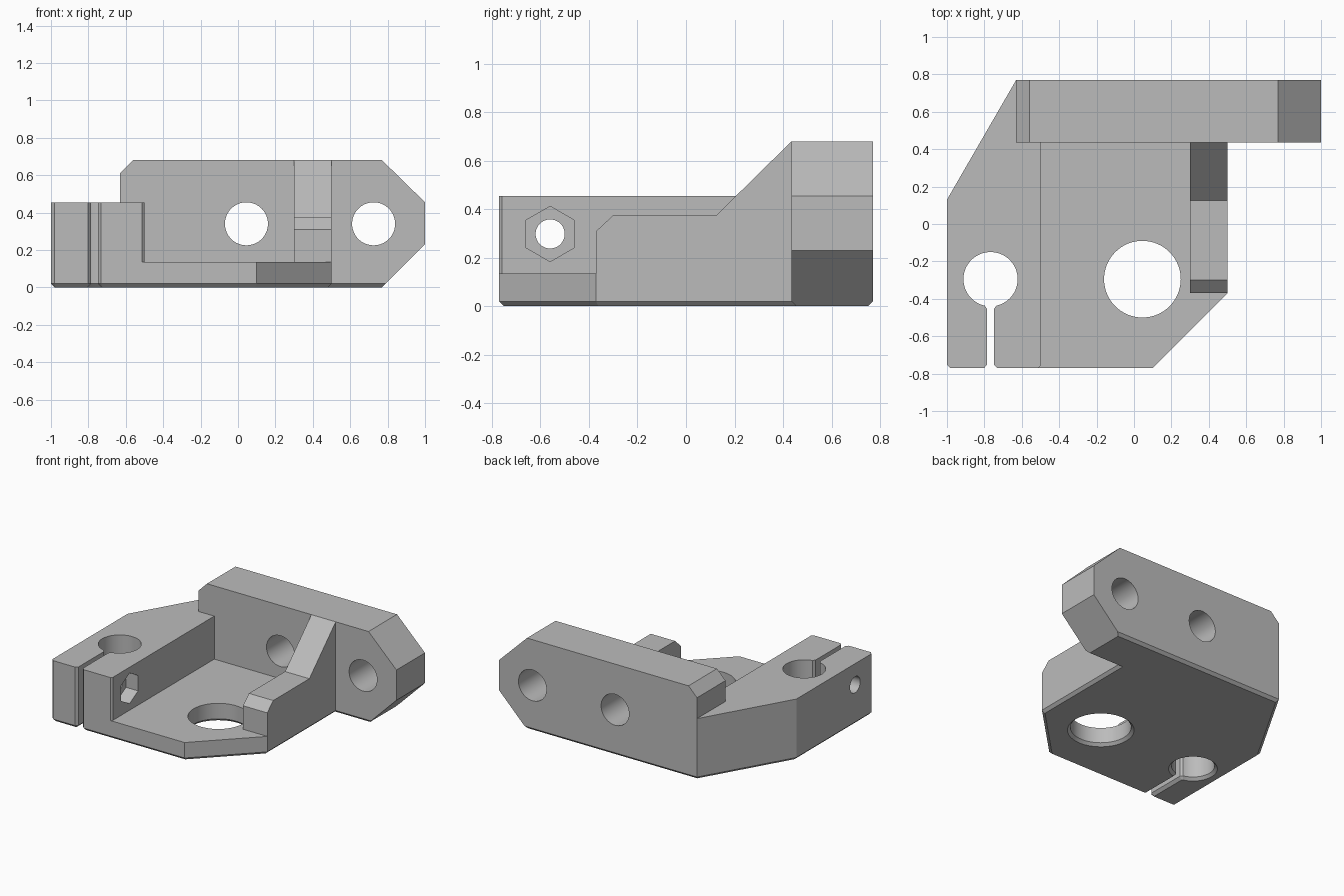
import bpy
import bmesh
import math
from mathutils import Vector

cube = bpy.data.objects.get("Cube")
if cube:
    bpy.data.objects.remove(cube, do_unlink=True)

grey = bpy.data.materials.new("plain grey")
grey.use_nodes = True
colour = (0.5, 0.5, 0.5, 1)
grey.diffuse_color = colour
grey.node_tree.nodes["Principled BSDF"].inputs["Base Color"].default_value = colour


def offset(pts, d):
    """Move a counter-clockwise outline inwards by d with mitred corners."""
    out = []
    for i, p in enumerate(pts):
        p, a, b = Vector(p), Vector(pts[i - 1]), Vector(pts[(i + 1) % len(pts)])
        e, f = (p - a).normalized(), (b - p).normalized()
        n, m = Vector((-e.y, e.x)), Vector((-f.y, f.x))
        out.append(p + (n + m) * d / (1 + n.dot(m)))
    return out


def prism(name, pts, axis, lo, hi, inset=0):
    """Extrude an outline along an axis; inset tapers the low end."""
    place = {"x": lambda a, b, t: (t, a, b),
             "y": lambda a, b, t: (a, t, b),
             "z": lambda a, b, t: (a, b, t)}[axis]
    bm = bmesh.new()
    low = [bm.verts.new(place(a, b, lo)) for a, b in offset(pts, inset)]
    top = [bm.verts.new(place(a, b, hi)) for a, b in pts]
    n = len(pts)
    bm.faces.new(low)
    bm.faces.new(top)
    for i in range(n):
        j = (i + 1) % n
        bm.faces.new((low[i], low[j], top[j], top[i]))
    bmesh.ops.recalc_face_normals(bm, faces=bm.faces)
    mesh = bpy.data.meshes.new(name)
    bm.to_mesh(mesh)
    bm.free()
    mesh.materials.append(grey)
    obj = bpy.data.objects.new(name, mesh)
    bpy.context.collection.objects.link(obj)
    return obj


def circle(a, b, r, n=64, turn=0):
    return [(a + r * math.cos(turn + math.tau * i / n),
             b + r * math.sin(turn + math.tau * i / n)) for i in range(n)]


def combine(target, tool, operation):
    """Apply a boolean and discard the tool object."""
    tool.hide_render = True
    mod = target.modifiers.new(operation, "BOOLEAN")
    mod.operation, mod.solver, mod.object = operation, "EXACT", tool
    bpy.context.view_layer.objects.active = target
    bpy.ops.object.modifier_apply(modifier=mod.name)
    bpy.data.objects.remove(tool, do_unlink=True)


EDGE = 0.02
# Floor plate with a chamfered underside
outline = [(-1, -.752), (-.982, -.77), (.1, -.77), (.5, -.37), (.5, .435),
           (.79, .435), (.79, .77), (-.63, .77), (-1, .13)]
bracket = prism("bracket", outline, "z", EDGE, .135)
skirt = prism("floor_chamfer", outline, "z", 0, EDGE, EDGE)

# Clamp block along the left edge of the plan
clamp = prism("clamp_block", [(-1, -.752), (-.982, -.77), (-.512, -.77), (-.5, -.758),
                              (-.5, .77), (-.63, .77), (-1, .13)], "z", EDGE, .455)

# Upright mounting wall with clipped corners
wall = prism("mounting_wall", [(-.63, EDGE), (.79, EDGE), (1, .23), (1, .455),
                               (.77, .68), (-.56, .68), (-.63, .61)], "y", .435, .77)

# Stepped rib bracing the wall
rib = prism("side_rib", [(-.37, EDGE), (.5, EDGE), (.5, .68), (.435, .68),
                         (.125, .375), (-.3, .375), (-.37, .31)], "x", .3, .5)

for part in (clamp, wall, rib, skirt):
    combine(bracket, part, "UNION")

# Vertical bores and clamp slit, each with a chamfered lower rim
mid = -.767
slit = [(mid - .058, -.795), (mid + .058, -.795), (mid + .018, -.752), (mid + .018, -.455),
        (mid + .036, -.43), (mid + .036, -.4), (mid - .036, -.4), (mid - .036, -.43),
        (mid - .018, -.455), (mid - .018, -.752)]
for shape in (circle(.045, -.295, .205), circle(mid, -.295, .145), slit):
    combine(bracket, prism("bore_cutter", shape, "z", -.1, .6), "DIFFERENCE")
    combine(bracket, prism("rim_cutter", shape, "z", -EDGE, EDGE, -2 * EDGE), "DIFFERENCE")

# Bolt holes through the wall
for x in (.045, .725):
    combine(bracket, prism("wall_hole_cutter", circle(x, .34, .115), "y", .4, .9), "DIFFERENCE")

# Cross bolt and hexagonal nut pocket in the clamp
combine(bracket, prism("bolt_cutter", circle(-.56, .298, .06, 48), "x", -1.1, -.4), "DIFFERENCE")
combine(bracket, prism("nut_cutter", circle(-.56, .298, .114, 6, math.pi / 2), "x", -.6, -.4),
        "DIFFERENCE")

# Smooth the bores while keeping crisp edges
bpy.ops.object.select_all(action="DESELECT")
bracket.select_set(True)
bpy.context.view_layer.objects.active = bracket
bpy.ops.object.shade_smooth_by_angle(angle=math.radians(25))
